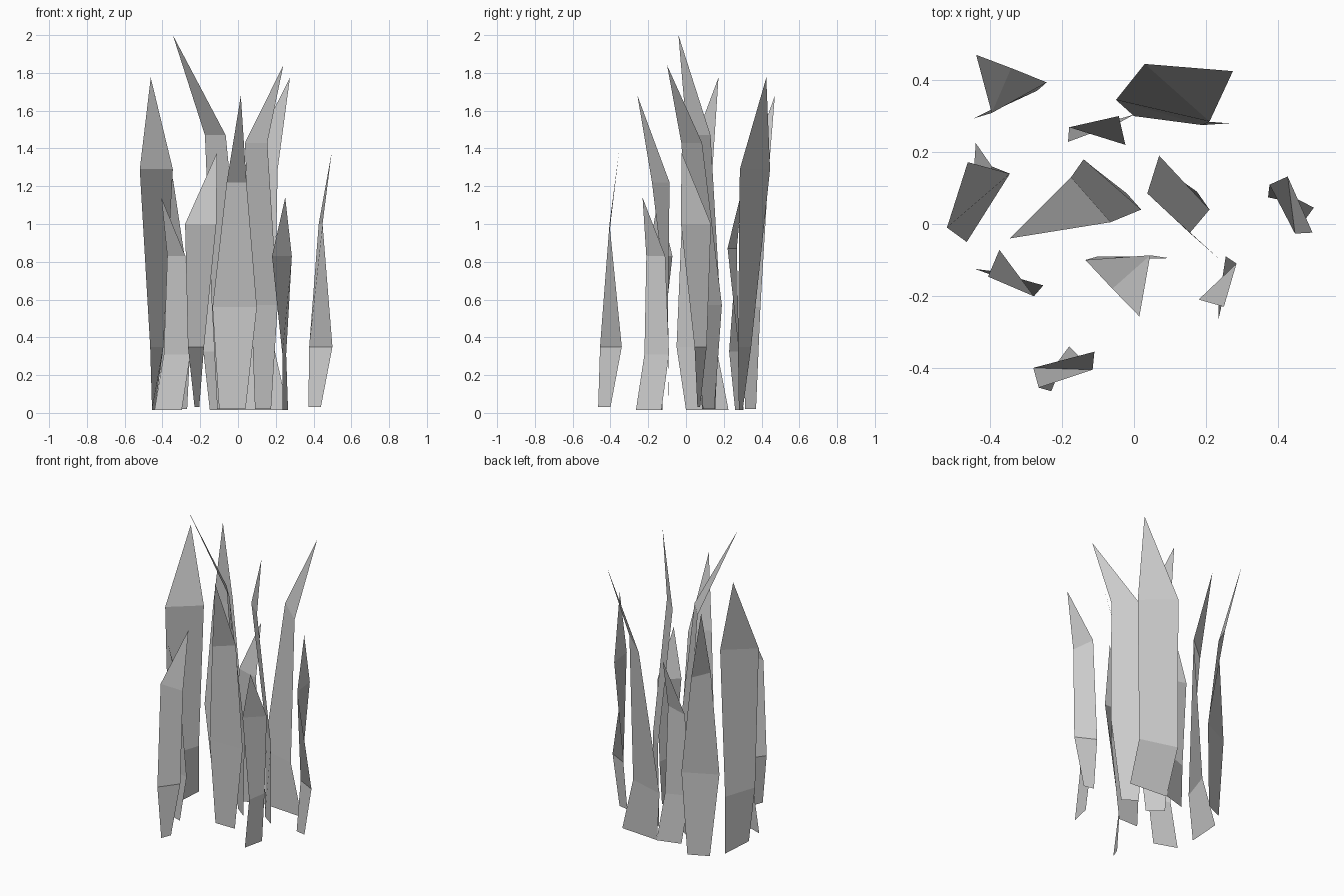
import bpy
from math import radians

if "Cube" in bpy.data.objects:
    bpy.data.objects.remove(bpy.data.objects["Cube"])


def make_blade(name, heights, points):
    """One flat-shaded leaf: three left/right pairs (base, middle, upper) and a tip."""
    cx = sum(p[0] for p in points) / 7
    cy = sum(p[1] for p in points) / 7
    verts = [(x - cx, y - cy, heights[i // 2]) for i, (x, y) in enumerate(points)]
    mesh = bpy.data.meshes.new(name)
    mesh.from_pydata(verts, [], [(0, 1, 3, 2), (2, 3, 5, 4), (4, 5, 6)])
    ob = bpy.data.objects.new(name, mesh)
    ob.location = (cx, cy, 0)
    bpy.context.collection.objects.link(ob)
    return ob


def repeat(source, name, x, y, angle, width=1.0, height=1.0):
    """Turned and resized copy of a leaf."""
    ob = bpy.data.objects.new(name, source.data)
    ob.location = (x, y, 0)
    ob.rotation_euler.z = radians(angle)
    ob.scale = (width, width, height)
    bpy.context.collection.objects.link(ob)


# tall bent blades in the middle
make_blade("centre_blade", (.02, .60, 1.47, 2.0),
           [(-.11, .155), (-.02, .085), (-.14, .18), (.02, .04),
            (-.175, .13), (-.065, .005), (-.345, -.04)])
make_blade("leaning_blade", (.02, .57, 1.43, 1.84),
           [(.09, .15), (.175, .09), (.07, .19), (.21, .04),
            (.037, .085), (.155, -.025), (.24, -.1)])

# broad blades at the back and the left
broad = (.015, .35, 1.29, 1.775)
make_blade("broad_back_blade", broad,
           [(0, .3), (.265, .28), (-.05, .345), (.19, .275),
            (.03, .445), (.21, .285), (.275, .425)])
make_blade("broad_left_blade", broad,
           [(-.455, .0), (-.44, .225), (-.465, -.05), (-.395, .16),
            (-.52, -.01), (-.345, .14), (-.462, .172)])

# spear-shaped blades
spear = make_blade("front_spear_blade", (.02, .56, 1.22, 1.68),
                   [(-.1, -.09), (.04, -.09), (-.135, -.1), (.1, -.095),
                    (-.06, -.18), (.045, -.087), (.015, -.257)])
repeat(spear, "back_left_spear_blade", -.361, .369, 205, .97)

# twisted narrow blades
twist = make_blade("front_twisted_blade", (.03, .35, 1.0, 1.38),
                   [(-.23, -.465), (-.205, -.4), (-.265, -.455), (-.18, -.34),
                    (-.28, -.4), (-.115, -.405), (-.11, -.355)])
repeat(twist, "right_twisted_blade", .437, .053, -81, .97)

# short blades
short = make_blade("right_short_blade", (.015, .31, .83, 1.14),
                   [(.235, -.265), (.265, -.13), (.235, -.22), (.255, -.09),
                    (.18, -.21), (.285, -.11), (.25, -.23)])
repeat(short, "left_short_blade", -.349, -.146, -97, 1.11)
repeat(short, "back_short_blade", -.089, .266, 119, 1.13, 1.05)
